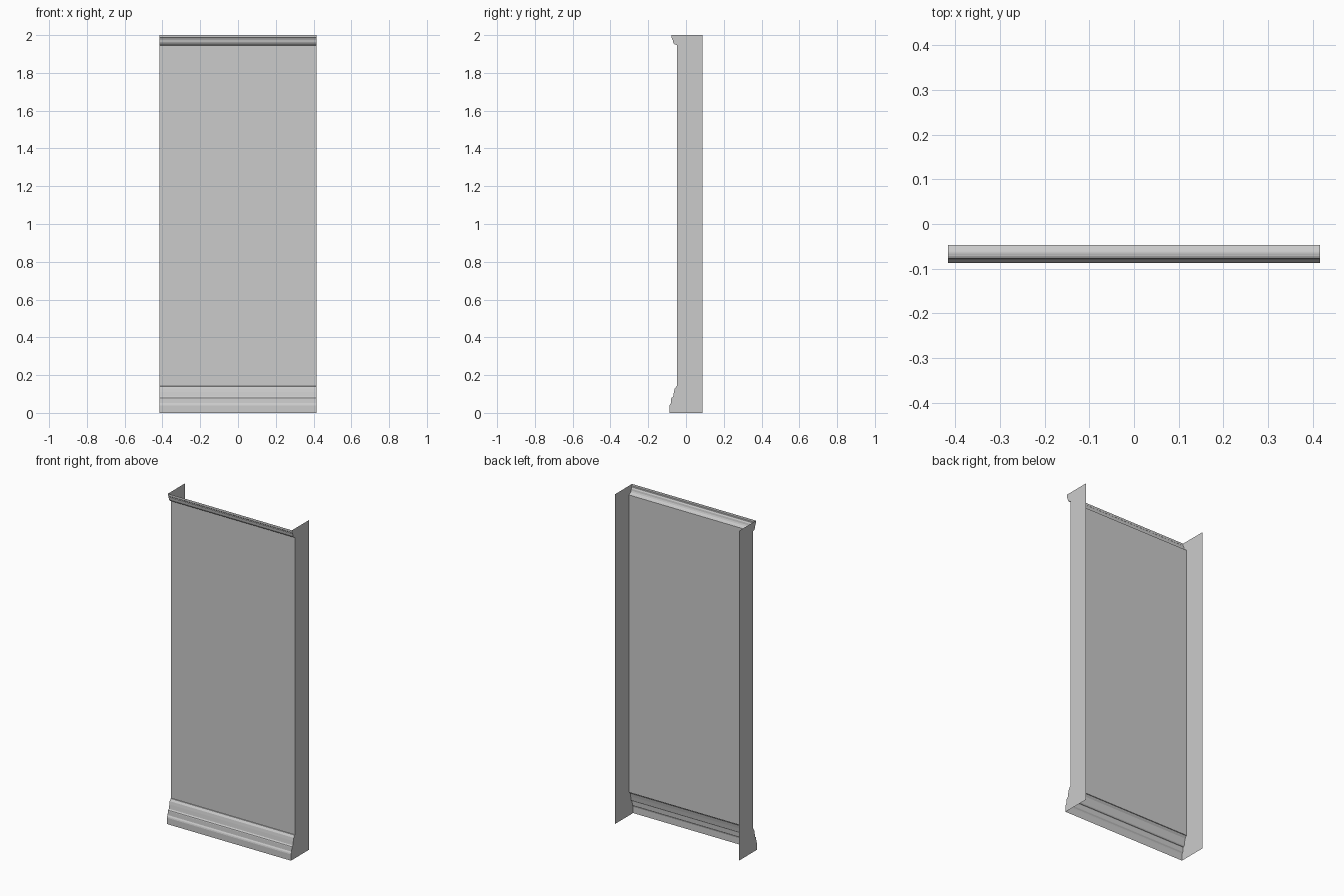
import bpy, bmesh

if "Cube" in bpy.data.objects:
    bpy.data.objects.remove(bpy.data.objects["Cube"])

HALF_W = 0.416
BACK_Y = 0.087

# Front section (y, z): skirting, flat panel, cornice
skirting = [(-0.087, 0.0), (-0.087, 0.038), (-0.085, 0.045), (-0.080, 0.052),
            (-0.078, 0.076), (-0.076, 0.080), (-0.071, 0.082), (-0.068, 0.086),
            (-0.064, 0.110), (-0.060, 0.128), (-0.054, 0.136), (-0.051, 0.141),
            (-0.047, 0.142)]
cornice = [(-0.047, 1.945), (-0.051, 1.948), (-0.060, 1.951), (-0.064, 1.955),
           (-0.068, 1.963), (-0.070, 1.974), (-0.073, 1.978), (-0.074, 1.984),
           (-0.077, 1.987), (-0.077, 2.0)]


def make_object(name, bm):
    mesh = bpy.data.meshes.new(name)
    bm.to_mesh(mesh)
    bm.free()
    obj = bpy.data.objects.new(name, mesh)
    bpy.context.collection.objects.link(obj)
    return obj


def sweep(name, section):
    """Open sheet: the section carried straight across the width."""
    bm = bmesh.new()
    left, right = [[bm.verts.new((x, y, z)) for y, z in section]
                   for x in (-HALF_W, HALF_W)]
    for i in range(len(section) - 1):
        bm.faces.new((left[i], right[i], right[i + 1], left[i + 1]))
    return make_object(name, bm)


def side(name, x):
    """Flat side following the whole front section, straight at the back."""
    outline = skirting + cornice + [(BACK_Y, 2.0), (BACK_Y, 0.0)]
    if x > 0:
        outline = outline[::-1]
    bm = bmesh.new()
    bm.faces.new([bm.verts.new((x, y, z)) for y, z in outline])
    return make_object(name, bm)


# Front sheet parts; back, top and bottom stay open
sweep("skirting_moulding", skirting)
sweep("wall_panel", [skirting[-1], cornice[0]])
sweep("cornice_moulding", cornice)

# Side returns
side("left_side", -HALF_W)
side("right_side", HALF_W)
